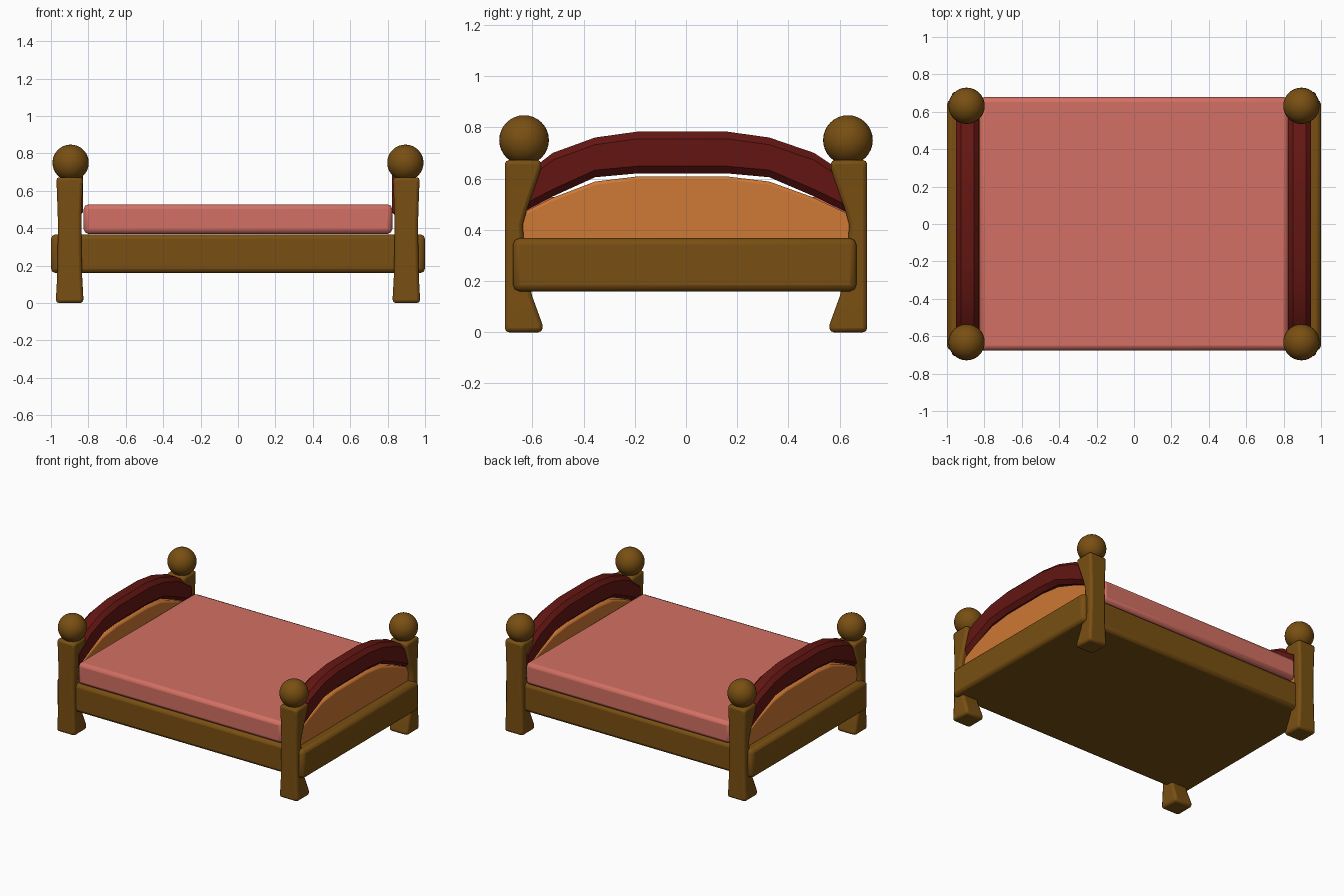
import bpy, bmesh

if "Cube" in bpy.data.objects:
    bpy.data.objects.remove(bpy.data.objects["Cube"])

def material(name, rgb):
    m = bpy.data.materials.new(name)
    m.diffuse_color = (*rgb, 1)
    m.use_nodes = True
    m.node_tree.nodes["Principled BSDF"].inputs["Base Color"].default_value = m.diffuse_color
    return m

wood = material("brown wood", (0.19, 0.078, 0.006))
panel_mat = material("orange wood", (0.62, 0.19, 0.035))
rail_mat = material("dark red", (0.125, 0.008, 0.006))
fabric = material("pink fabric", (0.65, 0.16, 0.125))

def finish(ob, mat, bevel=0, segments=2):
    ob.data.materials.append(mat)
    bpy.ops.object.select_all(action='DESELECT')
    bpy.context.view_layer.objects.active = ob
    ob.select_set(True)
    if bevel:
        b = ob.modifiers.new("bevel", 'BEVEL')
        b.width, b.segments, b.limit_method = bevel, segments, 'ANGLE'
        b.angle_limit = 0.9
    bpy.ops.object.shade_smooth_by_angle(angle=0.6)

def add_object(name, bm, mat, bevel=0, segments=2):
    bmesh.ops.recalc_face_normals(bm, faces=bm.faces)
    me = bpy.data.meshes.new(name)
    bm.to_mesh(me)
    bm.free()
    ob = bpy.data.objects.new(name, me)
    bpy.context.collection.objects.link(ob)
    finish(ob, mat, bevel, segments)

def box(name, lo, hi, mat, bevel):
    bm = bmesh.new()
    bmesh.ops.create_cube(bm, size=1)
    for v in bm.verts:
        v.co = [(a + b) / 2 + c * (b - a) for a, b, c in zip(lo, hi, v.co)]
    add_object(name, bm, mat, bevel)

def loft(name, rings, mat, bevel):
    """Bridge equal-length rings of points into a capped solid."""
    bm = bmesh.new()
    rows = [[bm.verts.new(p) for p in r] for r in rings]
    n = len(rows[0])
    for a, b in zip(rows, rows[1:]):
        for i in range(n):
            j = (i + 1) % n
            bm.faces.new((a[i], a[j], b[j], b[i]))
    bm.faces.new(rows[0])
    bm.faces.new(rows[-1])
    add_object(name, bm, mat, bevel)

# Frame and mattress
box("bed_frame", (-1, -0.675, 0.16), (1, 0.665, 0.367), wood, 0.025)
box("mattress", (-0.825, -0.675, 0.37), (0.825, 0.678, 0.527), fabric, 0.025)

# Post profile: z, inner y, half width in x
post = [(0, 0.56, 0.073), (0.03, 0.56, 0.073), (0.14, 0.6, 0.067),
        (0.27, 0.627, 0.064), (0.42, 0.637, 0.063), (0.48, 0.62, 0.064),
        (0.64, 0.565, 0.07), (0.672, 0.565, 0.072)]
for sx in (-1, 1):
    for sy in (-1, 1):
        tag = ("left" if sx < 0 else "right") + ("_front" if sy < 0 else "_back")
        rings = [[(sx * 0.9 - w, sy * y, z), (sx * 0.9 + w, sy * y, z),
                  (sx * 0.9 + w, sy * 0.707, z), (sx * 0.9 - w, sy * 0.707, z)]
                 for z, y, w in post]
        loft(tag + "_post", rings, wood, 0.016)
        bpy.ops.mesh.primitive_uv_sphere_add(segments=32, ring_count=16, radius=0.097,
                                             location=(sx * 0.895, sy * 0.632, 0.75))
        bpy.context.object.name = tag + "_knob"
        finish(bpy.context.object, wood)

# Arch stations: y, panel top, rail bottom, rail top
arch = [(-0.65, 0.46, 0.462, 0.6), (-0.52, 0.525, 0.53, 0.7), (-0.355, 0.588, 0.605, 0.76),
        (-0.19, 0.608, 0.62, 0.783), (0.16, 0.608, 0.62, 0.783), (0.325, 0.588, 0.605, 0.76),
        (0.5, 0.525, 0.53, 0.7), (0.65, 0.455, 0.457, 0.6)]
for side, cx in (("left", -0.89), ("right", 0.885)):
    loft(side + "_arch_panel",
         [[(cx - 0.045, y, 0.33), (cx + 0.045, y, 0.33), (cx + 0.045, y, t), (cx - 0.045, y, t)]
          for y, t, _, _ in arch], panel_mat, 0.012)
    # Rail with chamfered octagonal section
    rings = []
    for y, _, b, t in arch:
        w, c = 0.062, 0.028
        rings.append([(cx - w + c, y, b), (cx + w - c, y, b), (cx + w, y, b + c), (cx + w, y, t - c),
                      (cx + w - c, y, t), (cx - w + c, y, t), (cx - w, y, t - c), (cx - w, y, b + c)])
    loft(side + "_arch_rail", rings, rail_mat, 0)
